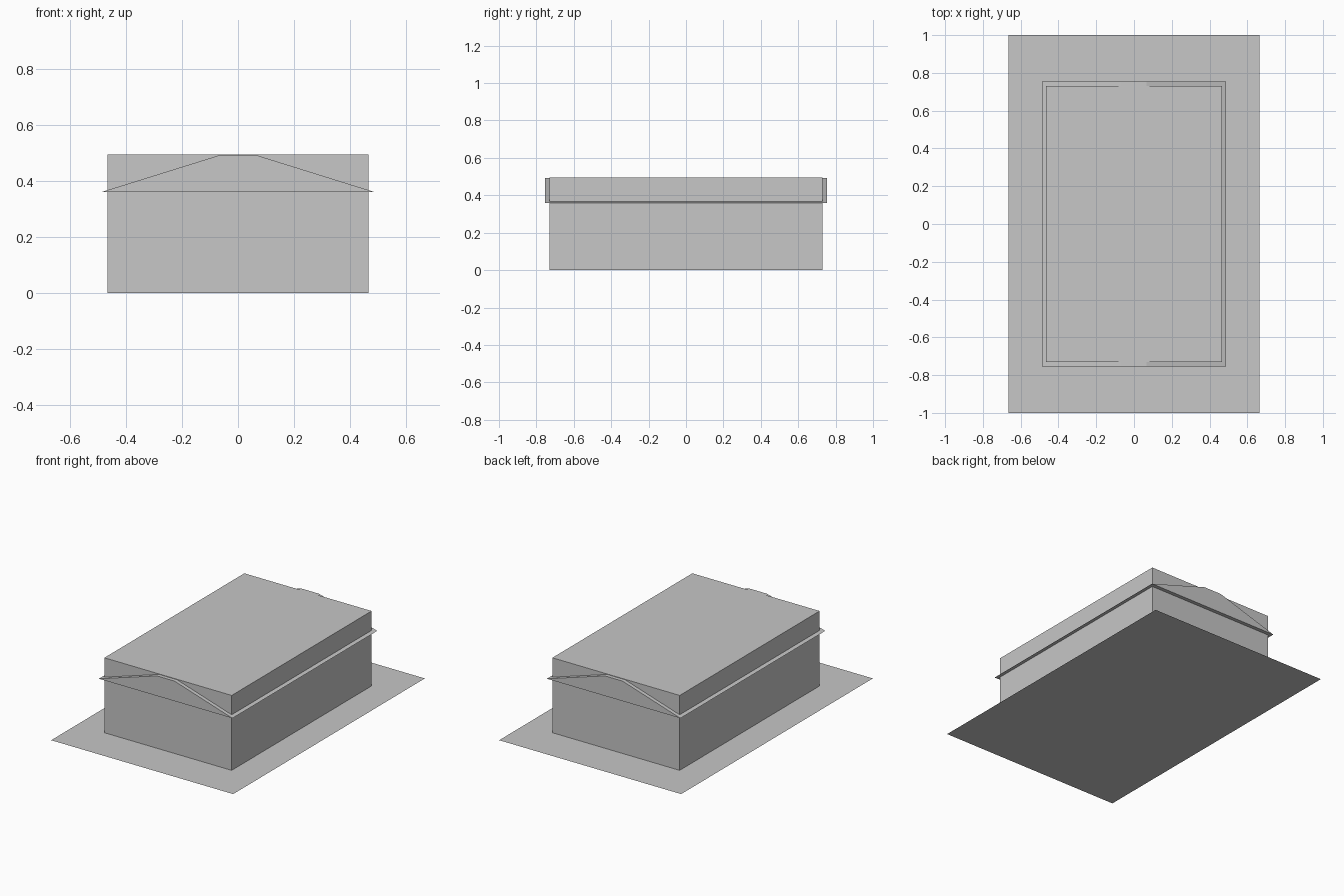
import bpy
import bmesh

cube = bpy.data.objects.get("Cube")
if cube:
    bpy.data.objects.remove(cube, do_unlink=True)

# One plain grey for every part
grey = bpy.data.materials.new("plain_grey")
grey.use_nodes = True
colour = (0.57, 0.57, 0.57, 1)
grey.diffuse_color = colour
grey.node_tree.nodes["Principled BSDF"].inputs["Base Color"].default_value = colour


def extrude_profile(name, profile, half_depth):
    """Make a closed solid from an x-z profile, or a flat sheet if half_depth is 0."""
    bm = bmesh.new()
    face = bm.faces.new([bm.verts.new((x, -half_depth, z)) for x, z in profile])
    moved = bmesh.ops.extrude_face_region(bm, geom=[face], use_keep_orig=True)
    verts = [v for v in moved["geom"] if isinstance(v, bmesh.types.BMVert)]
    bmesh.ops.translate(bm, verts=verts, vec=(0, 2 * half_depth, 0))
    bmesh.ops.recalc_face_normals(bm, faces=bm.faces)
    return finish(name, bm)


def finish(name, bm):
    mesh = bpy.data.meshes.new(name)
    bm.to_mesh(mesh)
    bm.free()
    mesh.materials.append(grey)
    obj = bpy.data.objects.new(name, mesh)
    bpy.context.collection.objects.link(obj)
    return obj


# Building body
w, top = 0.465, 0.495
extrude_profile("building_body", [(-w, 0), (w, 0), (w, top), (-w, top)], 0.73)

# Flat-topped gable roof, overhanging the body on all sides
eave, ridge = 0.36, 0.492
extrude_profile("gable_roof", [(-0.488, eave), (0.488, eave),
                               (0.065, ridge), (-0.065, ridge)], 0.755)

# Ground sheet
bm = bmesh.new()
bmesh.ops.create_grid(bm, x_segments=1, y_segments=1, size=1)
bmesh.ops.scale(bm, vec=(0.665, 1, 1), verts=bm.verts)
finish("ground_sheet", bm)
